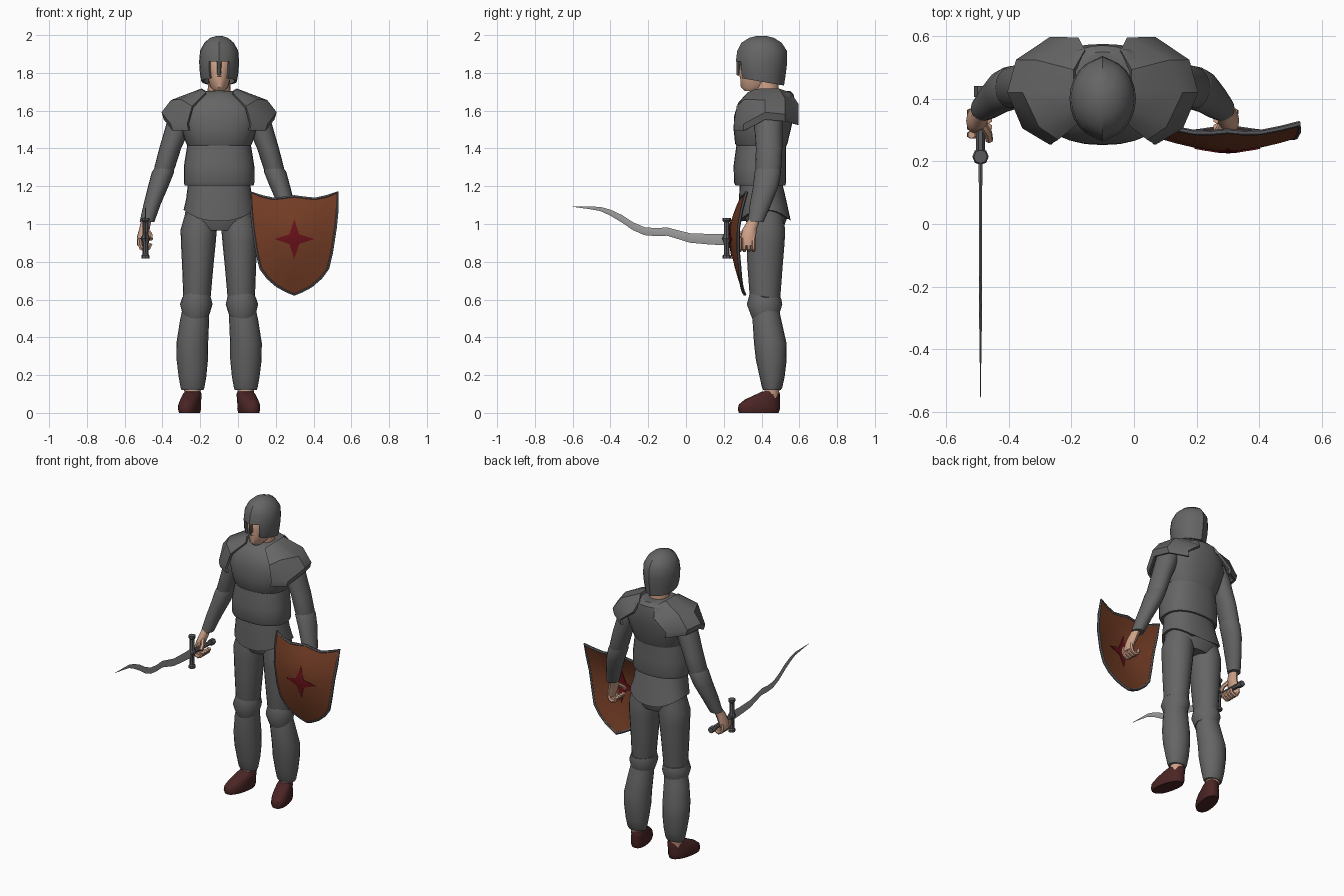
import bpy, bmesh, math

CX = -0.10  # body centre line


def mat(name, r, g, b):
    m = bpy.data.materials.new(name)
    m.diffuse_color = (r, g, b, 1)
    return m


STEEL = mat("dark steel", 0.13, 0.13, 0.13)
SKIN = mat("skin", 0.62, 0.36, 0.25)
LEATHER = mat("boot leather", 0.07, 0.018, 0.018)
WOOD = mat("shield brown", 0.17, 0.045, 0.018)
RED = mat("emblem red", 0.14, 0.006, 0.01)
BLADE = mat("blade steel", 0.34, 0.34, 0.34)
HILT = mat("hilt grey", 0.10, 0.10, 0.11)


def bridge(name, rings, m, loop=True, caps=True, solid=0):
    """Skin a list of equal point rows."""
    bm = bmesh.new()
    rows = [[bm.verts.new(p) for p in r] for r in rings]
    n = len(rows[0])
    for a, b in zip(rows, rows[1:]):
        for i in range(n if loop else n - 1):
            j = (i + 1) % n
            bm.faces.new((a[i], a[j], b[j], b[i]))
    if caps and loop:
        bm.faces.new(rows[0])
        bm.faces.new(rows[-1])
    bmesh.ops.recalc_face_normals(bm, faces=bm.faces)
    me = bpy.data.meshes.new(name)
    bm.to_mesh(me)
    bm.free()
    me.materials.append(m)
    ob = bpy.data.objects.new(name, me)
    bpy.context.collection.objects.link(ob)
    if solid:
        md = ob.modifiers.new("thickness", 'SOLIDIFY')
        md.thickness = solid
        md.offset = 0
    return ob


def loft(name, rings, m, s=1, n=20, e=1.0, crest=0.0, warp=None, caps=True, solid=0):
    """Stacked ellipses; each ring is (offset from centre line, y front, y back, z, x radius)."""
    out = []
    for k, (dx, y0, y1, z, rx) in enumerate(rings):
        row = []
        for i in range(n):
            a = 2 * math.pi * i / n
            c, d = math.cos(a), math.sin(a)
            px = math.copysign(abs(c) ** e, c) * rx
            py = math.copysign(abs(d) ** e, d) * (y1 - y0) / 2
            if abs(c) < 1e-4:
                py += math.copysign(crest, d)
            p = [dx + px, (y0 + y1) / 2 + py, z]
            if warp:
                warp(k, d, p)
            row.append((CX + s * p[0], p[1], p[2]))
        out.append(row)
    return bridge(name, out, m, caps=caps, solid=solid)


def tube(name, pts, r, m, cyclic=False):
    cu = bpy.data.curves.new(name, 'CURVE')
    cu.dimensions = '3D'
    cu.bevel_depth, cu.bevel_resolution, cu.use_fill_caps = r, 1, True
    sp = cu.splines.new('POLY')
    sp.points.add(len(pts) - 1)
    for q, p in zip(sp.points, pts):
        q.co = (*p, 1)
    sp.use_cyclic_u = cyclic
    cu.materials.append(m)
    ob = bpy.data.objects.new(name, cu)
    bpy.context.collection.objects.link(ob)
    return ob


# head and neck
loft("neck", [(0, .365, .49, 1.64, .065), (0, .36, .49, 1.80, .055)], SKIN)
loft("head", [(0, .31, .38, 1.705, .028), (0, .29, .45, 1.725, .047), (0, .287, .48, 1.77, .06),
              (0, .285, .50, 1.82, .075), (0, .292, .50, 1.88, .08), (0, .34, .46, 1.94, .06)], SKIN)
bridge("nose", [[(CX - .008, .288, 1.83), (CX + .008, .288, 1.83), (CX, .278, 1.83)],
                [(CX - .015, .288, 1.78), (CX + .015, .288, 1.78), (CX, .272, 1.785)]], SKIN)


# helmet with face opening, ridge and nasal guard
def helm_edge(k, d, p):
    if k == 0:
        p[2] -= .02 * d


helm = loft("helmet", [(0, .29, .505, 1.755, .088), (0, .282, .515, 1.80, .096), (0, .278, .522, 1.86, .10),
                       (0, .285, .52, 1.915, .095), (0, .305, .495, 1.955, .074), (0, .345, .455, 1.98, .045),
                       (0, .385, .415, 1.99, .012)],
            STEEL, n=24, crest=.008, warp=helm_edge, solid=.012)
bm = bmesh.new()
bm.from_mesh(helm.data)
gone = []
for f in bm.faces:
    c = f.calc_center_median()
    if len(f.verts) > 4 and c.z < 1.8 or (abs(c.x - CX) < .05 and c.y < .38 and c.z < 1.86):
        gone.append(f)
bmesh.ops.delete(bm, geom=gone, context='FACES')
bm.to_mesh(helm.data)
bm.free()
loft("nasal_guard", [(0, .268, .286, 1.79, .010), (0, .268, .288, 1.87, .013)], STEEL, n=8)

# torso plates
loft("abdomen_plate", [(0, .262, .525, 1.203, .182), (0, .254, .53, 1.22, .187), (0, .252, .53, 1.31, .186),
                       (0, .27, .53, 1.44, .165)], STEEL, n=28, e=.85)
loft("breastplate", [(0, .27, .53, 1.41, .165), (0, .26, .537, 1.425, .174), (0, .252, .555, 1.50, .20),
                     (0, .254, .57, 1.57, .218), (0, .275, .575, 1.64, .195), (0, .315, .57, 1.685, .13),
                     (0, .35, .55, 1.705, .075)], STEEL, n=28, e=.85)


def skirt_edge(k, d, p):
    if k == 2:
        p[2] -= .06 * d * d


loft("skirt", [(0, .285, .51, 1.215, .165), (0, .28, .53, 1.13, .175), (0, .28, .555, 1.075, .188)],
     STEEL, n=28, e=.85, warp=skirt_edge)
loft("hips", [(0, .31, .53, 1.12, .17), (0, .31, .535, 1.03, .185), (0, .34, .51, .965, .12)], STEEL, e=.85)


def knee_edge(k, d, p):  # pointed towards the front
    if d < 0:
        p[2] += (.025, 0, -.025)[2 - k] * -d


def toe_out(k, d, p):
    p[0] += (.42 - p[1]) * .2


for s, side in ((-1, "right"), (1, "left")):
    # shoulder plate: columns run front to back, rows from neck to rim
    rows = [[(.07, .33, 1.69), (.09, .37, 1.708), (.09, .42, 1.71), (.09, .49, 1.71), (.055, .55, 1.69)],
            [(.14, .275, 1.62), (.20, .315, 1.655), (.25, .42, 1.65), (.21, .52, 1.66), (.075, .59, 1.63)],
            [(.165, .26, 1.53), (.25, .31, 1.53), (.297, .42, 1.59), (.27, .52, 1.58), (.165, .59, 1.56)]]
    rows.append([(x * .96, y, z - .035) for x, y, z in rows[2]])
    bridge(side + "_shoulder_plate", [[(CX + s * x, y, z) for x, y, z in r] for r in rows],
           STEEL, loop=False, solid=.016)
    # arm
    loft(side + "_upper_arm", [(.18, .38, .49, 1.65, .05), (.205, .365, .51, 1.56, .066), (.222, .363, .51, 1.50, .066),
                               (.259, .37, .51, 1.40, .058), (.288, .367, .505, 1.30, .055),
                               (.30, .38, .49, 1.25, .045)], STEEL, s)
    loft(side + "_forearm", [(.29, .37, .50, 1.295, .052), (.297, .363, .503, 1.275, .059),
                             (.322, .355, .49, 1.20, .054), (.356, .337, .45, 1.10, .045),
                             (.382, .328, .41, 1.01, .039)], STEEL, s)
    loft(side + "_palm", [(.383, .335, .395, 1.03, .026), (.395, .30, .375, .975, .028), (.41, .29, .37, .93, .026),
                          (.418, .295, .365, .885, .016)], SKIN, s, n=12)
    for k in range(4):
        arc = [math.radians(t) for t in (30, -10, -50, -90, -130, -170)]
        y = .285 + .024 * k
        tube(side + "_finger", [(CX + s * (.393 + .03 * math.cos(a)), y, .905 + .042 * math.sin(a)) for a in arc],
             .0125, SKIN)
    tube(side + "_thumb", [(CX + s * .385, .32, .97), (CX + s * .365, .29, .945), (CX + s * .362, .268, .92)],
         .013, SKIN)
    # leg
    loft(side + "_thigh", [(.095, .335, .51, 1.07, .08), (.108, .318, .525, .97, .096), (.110, .32, .522, .90, .092),
                           (.113, .325, .512, .78, .083), (.117, .337, .50, .62, .073), (.12, .35, .49, .56, .066)],
         STEEL, s)
    loft(side + "_knee_guard", [(.122, .35, .495, .525, .072), (.121, .322, .51, .575, .086),
                                (.119, .338, .503, .61, .076)], STEEL, s, n=16, warp=knee_edge)
    loft(side + "_greave", [(.122, .36, .49, .56, .07), (.13, .352, .505, .49, .077), (.142, .36, .532, .37, .084),
                            (.142, .37, .533, .28, .083), (.141, .39, .522, .19, .073),
                            (.141, .402, .51, .135, .063), (.141, .41, .50, .12, .058)], STEEL, s)
    loft(side + "_ankle", [(.141, .415, .49, .08, .04), (.141, .415, .495, .13, .045)], SKIN, s, n=12)
    loft(side + "_boot", [(.15, .28, .49, 0, .050), (.15, .274, .497, .02, .055), (.15, .28, .497, .045, .054),
                          (.147, .31, .497, .07, .051), (.145, .375, .497, .10, .047),
                          (.145, .40, .493, .112, .04)], LEATHER, s, e=.85, warp=toe_out)

# sword: wavy diamond-section blade, guard, grip, pommel
SX, SZ = -.49, .92
path = [(.21, .918, .03), (.13, .919, .028), (.02, .926, .025), (-.04, .943, .023), (-.10, .96, .022),
        (-.16, .957, .021), (-.22, .962, .021), (-.28, .988, .021), (-.34, 1.028, .02), (-.40, 1.06, .016),
        (-.455, 1.08, .011), (-.52, 1.086, .006), (-.60, 1.092, .001)]
bridge("blade", [[(SX, y, z + h), (SX + .2 * h, y, z), (SX, y, z - h), (SX - .2 * h, y, z)] for y, z, h in path], BLADE)
dx = SX - CX
loft("sword_guard", [(dx, .193, .237, .817, .022), (dx, .193, .237, .832, .022), (dx, .20, .23, .84, .016),
                     (dx, .20, .23, .90, .016), (dx, .188, .242, .922, .026), (dx, .20, .23, .945, .016),
                     (dx, .20, .23, 1.01, .016), (dx, .193, .237, 1.018, .022), (dx, .193, .237, 1.033, .022)],
     HILT, n=8)
tube("sword_grip", [(SX, .215, SZ), (SX, .42, SZ - .01)], .014, HILT)
tube("sword_pommel", [(SX, .405, SZ - .01), (SX, .44, SZ - .012)], .02, HILT)

# shield: bulged sheet with rim and star on both sides
HX, HZ = .298, .92


def bulge(x, z, off=0):
    u, v = x / .23, (z + HZ - .95) / (.32 if z + HZ < .95 else .22)
    return (HX + x, .235 + off + min(.085, .045 * abs(u) ** 1.5 + .075 * abs(v) ** 1.7 * (1 - .45 * min(1, abs(u)))),
            HZ + z)


def sheet(name, outline, m, off, solid):
    scales = (.01, .25, .5, .75, 1)
    return bridge(name, [[bulge(x * t, z * t, off) for x, z in outline] for t in scales], m, solid=solid, caps=False)


half = [(0, .225), (.05, .218), (.11, .212), (.17, .225), (.229, .247), (.227, .16), (.217, .06), (.197, -.07),
        (.177, -.155), (.14, -.205), (.09, -.248), (.04, -.275)]
outline = half + [(0, -.292)] + [(-x, z) for x, z in reversed(half[1:])]
sheet("shield", outline, WOOD, 0, .01)
tube("shield_rim", [bulge(x, z) for x, z in outline], .009, HILT, cyclic=True)
star = []
for k in range(8):
    a = k * math.pi / 4
    r = .036 if k % 2 else .105
    star.append((r * math.sin(a), r * math.cos(a)))
sheet("shield_star_front", star, RED, -.008, .004)
sheet("shield_star_back", star, RED, .008, .004)

# turn tubes into meshes, then smooth everything while keeping hard edges
bpy.ops.object.select_all(action='SELECT')
bpy.context.view_layer.objects.active = helm
bpy.ops.object.convert(target='MESH')
bpy.ops.object.shade_smooth_by_angle(angle=math.radians(35))
